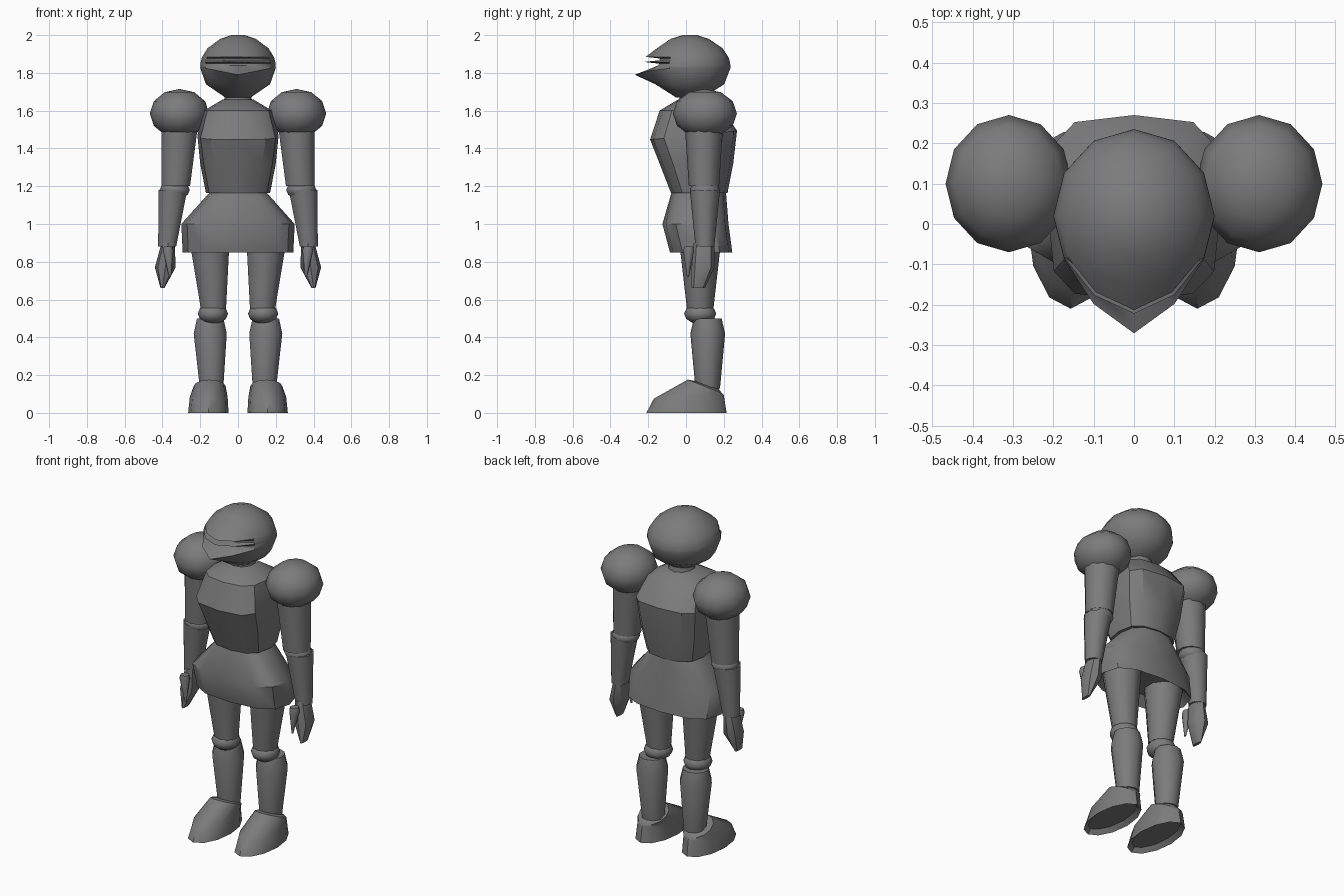
import bpy, bmesh, math
from mathutils import Matrix, Vector

cube = bpy.data.objects.get("Cube")
if cube:
    bpy.data.objects.remove(cube, do_unlink=True)

# One grey metal for the whole suit
GREY = (.2, .2, .2, 1)
metal = bpy.data.materials.new("grey_metal")
metal.diffuse_color = GREY
metal.use_nodes = True
metal.node_tree.nodes["Principled BSDF"].inputs["Base Color"].default_value = GREY


def finish(name, bm, angle):
    """Turn the mesh into a grey object with soft faces and crisp creases."""
    mesh = bpy.data.meshes.new(name)
    bm.to_mesh(mesh)
    bm.free()
    mesh.materials.append(metal)
    part = bpy.data.objects.new(name, mesh)
    bpy.context.collection.objects.link(part)
    bpy.ops.object.select_all(action='DESELECT')
    part.select_set(True)
    bpy.context.view_layer.objects.active = part
    bpy.ops.object.shade_smooth_by_angle(angle=math.radians(angle))


def power(value, exponent):
    return math.copysign(abs(value) ** exponent, value)


def ring(z, wide, front, back, x=0, tilt=0, boxy=1, beak=0, drop=0, sides=12):
    """Oval cross-section; beak and drop pull only its front point out and down."""
    middle, deep = (front + back) / 2, (back - front) / 2
    points = []
    for i in range(sides):
        angle = math.tau * i / sides - math.pi / 2
        across = wide * power(math.cos(angle), boxy)
        along = deep * power(math.sin(angle), boxy)
        pull = max(0, -math.sin(angle)) ** 6
        points.append(Vector((x + across, middle + along - beak * pull,
                              z + tilt * along - drop * pull)))
    return points


def tube(name, rings, mirror=1, recess=0, angle=40):
    """Skin the cross-sections from top to bottom and close both ends."""
    bm = bmesh.new()
    loops = [[bm.verts.new((p.x * mirror, p.y, p.z)) for p in r] for r in rings]
    for upper, lower in zip(loops, loops[1:]):
        for i in range(len(upper)):
            bm.faces.new((upper[i - 1], upper[i], lower[i], lower[i - 1]))
    bm.faces.new(loops[0])
    underside = bm.faces.new(loops[-1])
    bmesh.ops.recalc_face_normals(bm, faces=bm.faces)
    if recess:
        bmesh.ops.inset_region(bm, faces=[underside], thickness=recess, depth=-recess)
    finish(name, bm, angle)


def limb(name, top, bottom, thick, thin, mirror=1, crown=0):
    """Tapered round section between two points, with an optional rounded top."""
    def around(point, radius):
        x, y, z = point
        return ring(z, radius, y - radius, y + radius, x, sides=10)
    rings = [around(top, thick), around(bottom, thin)]
    if crown:
        x, y, z = top
        rings.insert(0, around((x, y, z + crown), thick * .8))
    tube(name, rings, mirror)


def ball(name, center, size, mirror=1):
    x, y, z = center
    bm = bmesh.new()
    bmesh.ops.create_uvsphere(bm, u_segments=12, v_segments=6, radius=1)
    place = Matrix.Translation((x * mirror, y, z)) @ Matrix.Diagonal((*size, 1))
    bmesh.ops.transform(bm, verts=bm.verts, matrix=place)
    finish(name, bm, 60)


# Helmet: an egg whose front steps in and out to form two slits over a beak
def helmet_ring(z, beak=0, drop=0):
    egg = math.sqrt(max(.03, 1 - ((z - 1.83) / .17) ** 2))
    wide, deep = .2 * egg, .215 * egg
    return ring(z, wide, .02 - deep, .02 + deep, beak=beak, drop=drop)


brow, slit = .03, -.05
helmet = [helmet_ring(z) for z in (2, 1.98, 1.93)]
for step, reach in enumerate((brow, slit, slit, brow, slit, slit)):
    helmet.append(helmet_ring(1.885 - step * .009, reach))
helmet.append(helmet_ring(1.825, beak=.076, drop=.035))
helmet += [helmet_ring(z) for z in (1.74, 1.67)]
tube("helmet", helmet)
limb("neck", (0, .04, 1.7), (0, .04, 1.58), .07, .09)

# Breastplate with a crease across the chest
tube("breastplate", [
    ring(z=1.66, wide=.08, front=-.04, back=.11),
    ring(z=1.6, wide=.18, front=-.14, back=.2, boxy=.7),
    ring(z=1.47, wide=.215, front=-.19, back=.27, boxy=.55, tilt=.1),
    ring(z=1.32, wide=.2, front=-.14, back=.25, boxy=.65),
    ring(z=1.165, wide=.17, front=-.08, back=.22, boxy=.75),
], angle=35)

# Flared skirt, hollowed underneath
tube("skirt", [
    ring(z=1.19, wide=.13, front=-.07, back=.21, boxy=.8),
    ring(z=1, wide=.3, front=-.125, back=.225, boxy=.75),
    ring(z=.85, wide=.293, front=-.085, back=.245, boxy=.75),
], recess=.05)

for side, mirror in (("left", 1), ("right", -1)):
    # Arm
    ball(side + "_shoulder", (.31, .1, 1.585), (.157, .17, .13), mirror)
    limb(side + "_upper_arm", (.31, .095, 1.5), (.33, .095, 1.2), .1, .08, mirror)
    ball(side + "_elbow", (.335, .1, 1.18), (.08, .08, .05), mirror)
    limb(side + "_forearm", (.345, .1, 1.18), (.375, .1, .88), .08, .05, mirror)
    tube(side + "_hand", [
        ring(z=.9, x=.37, wide=.035, front=.04, back=.15, sides=8),
        ring(z=.77, x=.385, wide=.055, front=.03, back=.15, sides=8),
        ring(z=.66, x=.4, wide=.01, front=.03, back=.1, sides=8),
    ], mirror)
    limb(side + "_thumb", (.37, .015, .86), (.36, .01, .72), .03, .005, mirror, crown=.02)

    # Leg
    limb(side + "_thigh", (.15, .075, .9), (.13, .075, .55), .11, .07, mirror)
    ball(side + "_knee", (.133, .075, .525), (.08, .085, .055), mirror)
    limb(side + "_shin", (.147, .115, .42), (.14, .115, .13), .092, .065, mirror, crown=.08)

    # Foot with a sloping instep and a recessed sole
    tube(side + "_foot", [
        ring(z=.15, x=.14, wide=.05, front=.05, back=.17, tilt=-.3),
        ring(z=.14, x=.15, wide=.085, front=.01, back=.19, tilt=-.4),
        ring(z=.085, x=.155, wide=.1, front=-.17, back=.2, tilt=.05),
        ring(z=0, x=.157, wide=.107, front=-.21, back=.215),
    ], mirror, recess=.025)
